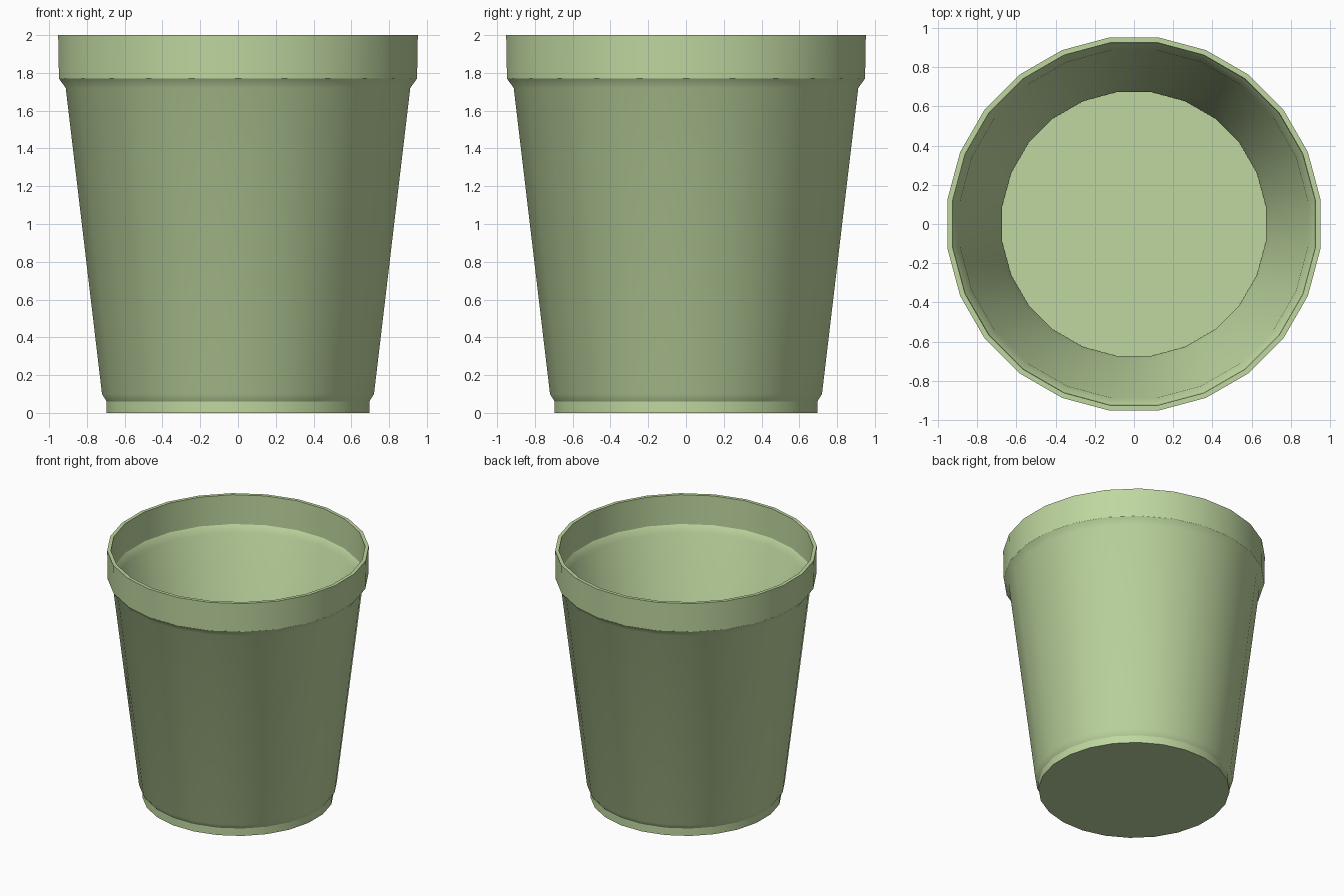
import bpy
import bmesh
import math

cube = bpy.data.objects.get("Cube")
if cube:
    bpy.data.objects.remove(cube, do_unlink=True)

SIDES = 24
FLAT = math.cos(math.pi / SIDES)  # flat sides face the axes


def add_ring(bm, radius, z):
    """One ring of vertices, sized across its flats."""
    ring = []
    for i in range(SIDES):
        a = (i + 0.5) * math.tau / SIDES
        ring.append(bm.verts.new((radius / FLAT * math.cos(a),
                                  radius / FLAT * math.sin(a), z)))
    return ring


# Soft green plastic
green = bpy.data.materials.new("soft_green")
green.use_nodes = True
colour = (0.52, 0.68, 0.35, 1)
green.diffuse_color = colour
green.node_tree.nodes["Principled BSDF"].inputs["Base Color"].default_value = colour

# Wall profile: up the outside, over the rim, down the inside
outside = [(0.695, 0), (0.695, 0.06), (0.72, 0.10),
           (0.912, 1.72), (0.948, 1.77), (0.952, 2)]
inside = [(0.925, 2), (0.921, 1.765), (0.887, 1.715),
          (0.695, 0.10), (0.673, 0.06), (0.673, 0.03)]

bm = bmesh.new()
rings = [add_ring(bm, r, z) for r, z in outside + inside]
for low, high in zip(rings, rings[1:]):
    for i in range(SIDES):
        j = (i + 1) % SIDES
        bm.faces.new((low[i], low[j], high[j], high[i]))

# Underside and inner floor
bm.faces.new(list(reversed(rings[0])))
bm.faces.new(rings[-1])
bmesh.ops.recalc_face_normals(bm, faces=bm.faces)

mesh = bpy.data.meshes.new("pot")
bm.to_mesh(mesh)
bm.free()
mesh.materials.append(green)
pot = bpy.data.objects.new("pot", mesh)
bpy.context.collection.objects.link(pot)

bpy.ops.object.select_all(action="DESELECT")
pot.select_set(True)
bpy.context.view_layer.objects.active = pot
bpy.ops.object.shade_smooth_by_angle(angle=math.radians(29))
